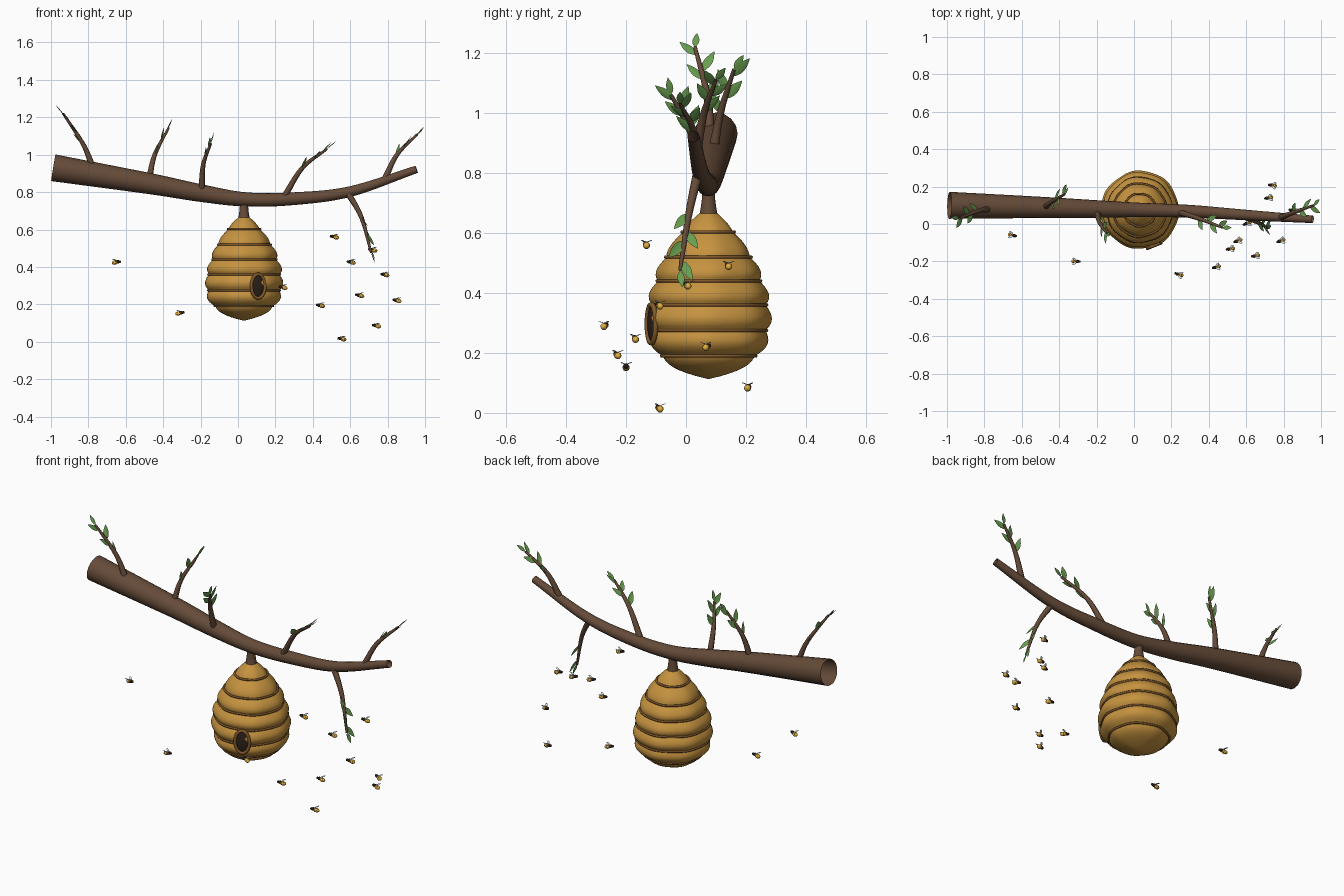
import bpy, bmesh, math, random
from mathutils import Vector, Matrix

if "Cube" in bpy.data.objects:
    bpy.data.objects.remove(bpy.data.objects["Cube"])

random.seed(4)


def material(name, rgb):
    m = bpy.data.materials.new(name)
    m.diffuse_color = (*rgb, 1)
    m.use_nodes = True
    m.node_tree.nodes["Principled BSDF"].inputs["Base Color"].default_value = m.diffuse_color
    return m


BARK = material("bark", (0.13, 0.07, 0.04))
HONEY = material("honey", (0.56, 0.29, 0.05))
GROOVE = material("groove_brown", (0.22, 0.10, 0.025))
DARK = material("dark", (0.025, 0.015, 0.01))
LEAF = material("leaf_green", (0.14, 0.34, 0.08))
YELLOW = material("bee_yellow", (0.75, 0.42, 0.05))
WING = material("wing_white", (0.8, 0.85, 0.9))


def finish(name, bm, mats):
    me = bpy.data.meshes.new(name)
    bmesh.ops.recalc_face_normals(bm, faces=bm.faces)
    for f in bm.faces:
        f.smooth = True
    bm.to_mesh(me)
    bm.free()
    for m in mats:
        me.materials.append(m)
    ob = bpy.data.objects.new(name, me)
    bpy.context.collection.objects.link(ob)
    return ob


def bridge(bm, rings):
    n = len(rings[0])
    for a, b in zip(rings, rings[1:]):
        for i in range(n):
            bm.faces.new((a[i], a[(i + 1) % n], b[(i + 1) % n], b[i]))


def spline(pts, steps):
    """Catmull-Rom through points (any dimension, radius last)."""
    p = [Vector(q) for q in pts]
    p = [2 * p[0] - p[1]] + p + [2 * p[-1] - p[-2]]
    out = []
    for i in range(1, len(p) - 2):
        a, b, c, d = p[i - 1:i + 3]
        for s in range(steps):
            t = s / steps
            out.append(0.5 * (2 * b + (c - a) * t + (2 * a - 5 * b + 4 * c - d) * t * t
                              + (3 * b - a - 3 * c + d) * t ** 3))
    return out + [p[-2]]


def tube(name, path, mat, sides=12, ref=(0, 1, 0), closed=False):
    bm = bmesh.new()
    rings, n = [], len(path)
    for i, q in enumerate(path):
        lo, hi = (path[i - 1], path[(i + 1) % n]) if closed else (path[max(i - 1, 0)], path[min(i + 1, n - 1)])
        t = (hi.xyz - lo.xyz).normalized()
        u = t.cross(Vector(ref)).normalized()
        v = t.cross(u)
        rings.append([bm.verts.new(q.xyz + q.w * (u * math.cos(a) + v * math.sin(a)))
                      for a in (2 * math.pi * k / sides for k in range(sides))])
    bridge(bm, rings + rings[:1] if closed else rings)
    return finish(name, bm, [mat])


# main branch, open ended
tube("branch", spline([(-0.987, 0.10, 0.93, 0.072), (-0.47, 0.088, 0.845, 0.056), (-0.2, 0.08, 0.795, 0.047),
                       (0.04, 0.075, 0.761, 0.038), (0.3, 0.068, 0.765, 0.034), (0.6, 0.048, 0.803, 0.028),
                       (0.955, 0.025, 0.922, 0.02)], 8), BARK, 16)


# leaves: pointed ovals folded along the midrib
def add_leaf(bm, base, direction, side, length):
    d = direction.normalized()
    nrm = d.cross(side).normalized()
    s = nrm.cross(d)
    rows = []
    for k in range(7):
        t = k / 6
        w = 0.19 * length * math.sin(math.pi * t ** 0.85) + 0.0005
        c = base + d * length * t + nrm * length * 0.12 * t * t
        rows.append([bm.verts.new(c + s * w * e + nrm * abs(e) * w * 0.25) for e in (-1, 0, 1)])
    for a, b in zip(rows, rows[1:]):
        for i in (0, 1):
            bm.faces.new((a[i], a[i + 1], b[i + 1], b[i]))


# twigs
twigs = [[(-0.775, 0.08, 0.93), (-0.83, 0.07, 1.06), (-0.935, 0.03, 1.22)],
         [(-0.475, 0.09, 0.87), (-0.445, 0.115, 1.0), (-0.37, 0.16, 1.145)],
         [(-0.195, 0.06, 0.81), (-0.185, 0.01, 0.95), (-0.145, -0.05, 1.06)],
         [(0.25, 0.06, 0.78), (0.345, 0.03, 0.93), (0.475, -0.02, 1.03)],
         [(0.785, 0.035, 0.87), (0.85, 0.06, 1.0), (0.96, 0.1, 1.11)],
         [(0.585, 0.04, 0.80), (0.66, 0.01, 0.665), (0.712, -0.02, 0.475)]]
for i, pts in enumerate(twigs):
    path = spline([(*p, r) for p, r in zip(pts, (0.017, 0.012, 0.006))], 6)
    tube(f"twig_{i + 1}", path, BARK, 8)
    bm = bmesh.new()
    for j, k in enumerate((6, 8, 9, 11)):
        q = path[k].xyz
        t = (path[k].xyz - path[k - 1].xyz).normalized()
        side = Vector((random.uniform(-0.35, 0.35), 1, random.uniform(-0.2, 0.2)))
        add_leaf(bm, q, t * 0.85 + side * 0.6 * (-1) ** (i + j), side, random.uniform(0.075, 0.09))
    add_leaf(bm, path[-1].xyz, t + Vector((0, 0.3, 0)), Vector((0.2, 1, 0)), 0.06)
    finish(f"leaves_{i + 1}", bm, [LEAF])

# hive body: stacked bulging bands with a slight wobble
CX, CY, SEG = 0.032, 0.075, 56
levels = [(0.665, 0.03, 0), (0.603, 0.083, 0.006), (0.519, 0.138, 0.012), (0.44, 0.168, 0.018),
          (0.36, 0.188, 0.020), (0.275, 0.188, 0.021), (0.19, 0.153, 0.026), (0.113, 0.002, 0.04)]


def around(r, z, phase, amp=0.013):
    for k in range(SEG):
        a = 2 * math.pi * k / SEG
        s = r * (1 + amp * math.sin(7 * a + phase) + 0.008 * math.sin(3 * a + 2 * phase))
        yield Vector((CX + s * math.cos(a), CY + s * math.sin(a), z))


bm = bmesh.new()
rings = []
for b, ((z0, r0, _), (z1, r1, bulge)) in enumerate(zip(levels, levels[1:])):
    for k in range(8):
        u = k / 8
        r = r0 + (r1 - r0) * u + bulge * math.sin(math.pi * u ** 1.15) ** 0.8
        rings.append([bm.verts.new(p) for p in around(r, z0 + (z1 - z0) * u, b * 0.5)])
rings.append([bm.verts.new(p) for p in around(*levels[-1][1::-1], 0)])
bridge(bm, rings)
bm.faces.new(rings[-1])
finish("hive", bm, [HONEY])

# dark cords lying in the grooves
for i, (z, r, _) in enumerate(levels[1:-1]):
    tube(f"groove_{i + 1}", [Vector((*p, 0.006)) for p in around(r + 0.004, z, i * 0.5 + 0.5)],
         GROOVE, 6, (0, 0, 1), True)

# stem joining hive and branch
tube("stem", [Vector((CX, CY, z, r)) for z, r in ((0.75, 0.022), (0.71, 0.023), (0.68, 0.027), (0.645, 0.034))],
     BARK, 14)

# entrance: dark oval with raised rim
out = Vector((0.37, -0.93, 0)).normalized()
across = Vector((-out.y, out.x, 0))
mid = Vector((CX, CY, 0.297)) + out * 0.2
tube("entrance_rim", [Vector((*(mid + out * 0.005 + across * 0.039 * math.cos(a) + Vector((0, 0, 0.064 * math.sin(a)))), 0.009))
                      for a in (2 * math.pi * k / 32 for k in range(32))], GROOVE, 8, out, True)
bm = bmesh.new()
basis = Matrix((across, out, (0, 0, 1))).transposed().to_4x4()
bmesh.ops.create_uvsphere(bm, u_segments=24, v_segments=12, radius=1,
                          matrix=Matrix.Translation(mid) @ basis @ Matrix.Diagonal((0.039, 0.012, 0.064, 1)))
finish("entrance_hole", bm, [DARK])


# bees, heads toward the hive
def ellipsoid(bm, frame, loc, size, mat):
    old = set(bm.faces)
    bmesh.ops.create_uvsphere(bm, u_segments=12, v_segments=8, radius=1,
                              matrix=frame @ Matrix.Translation(loc) @ Matrix.Diagonal((*size, 1)))
    for f in set(bm.faces) - old:
        f.material_index = mat


def bee(name, loc):
    yaw = (0 if loc[0] < 0 else math.pi) + random.uniform(-0.35, 0.35)
    fr = Matrix.Translation(loc) @ Matrix.Rotation(yaw, 4, 'Z') @ Matrix.Rotation(-0.2, 4, 'Y')
    bm = bmesh.new()
    ellipsoid(bm, fr, (-0.009, 0, 0), (0.017, 0.0115, 0.0115), 0)      # abdomen
    for x, r in ((-0.003, 0.0112), (-0.013, 0.0116)):                   # stripes
        ellipsoid(bm, fr, (x, 0, 0), (0.0028, r, r), 1)
    ellipsoid(bm, fr, (0.009, 0, 0.001), (0.009, 0.0095, 0.0095), 1)    # thorax
    ellipsoid(bm, fr, (0.019, 0, 0), (0.0065, 0.007, 0.007), 1)         # head
    for s in (-1, 1):                                                   # wings
        wing = fr @ Matrix.Translation((0.003, s * 0.005, 0.009)) @ Matrix.Rotation(-s * 0.6, 4, 'Z') @ Matrix.Rotation(0.45, 4, 'Y')
        ellipsoid(bm, wing, (-0.012, 0, 0), (0.013, 0.006, 0.001), 2)
    finish(name, bm, [YELLOW, DARK, WING])


bees = [(-0.65, -0.06, 0.425), (-0.31, -0.2, 0.153), (0.24, -0.27, 0.29), (0.515, -0.133, 0.56),
        (0.44, -0.23, 0.193), (0.605, 0.003, 0.425), (0.65, -0.17, 0.247), (0.785, -0.09, 0.358),
        (0.85, 0.07, 0.22), (0.74, 0.207, 0.085), (0.555, -0.09, 0.015), (0.72, 0.14, 0.49)]
for i, p in enumerate(bees):
    bee(f"bee_{i + 1}", p)
